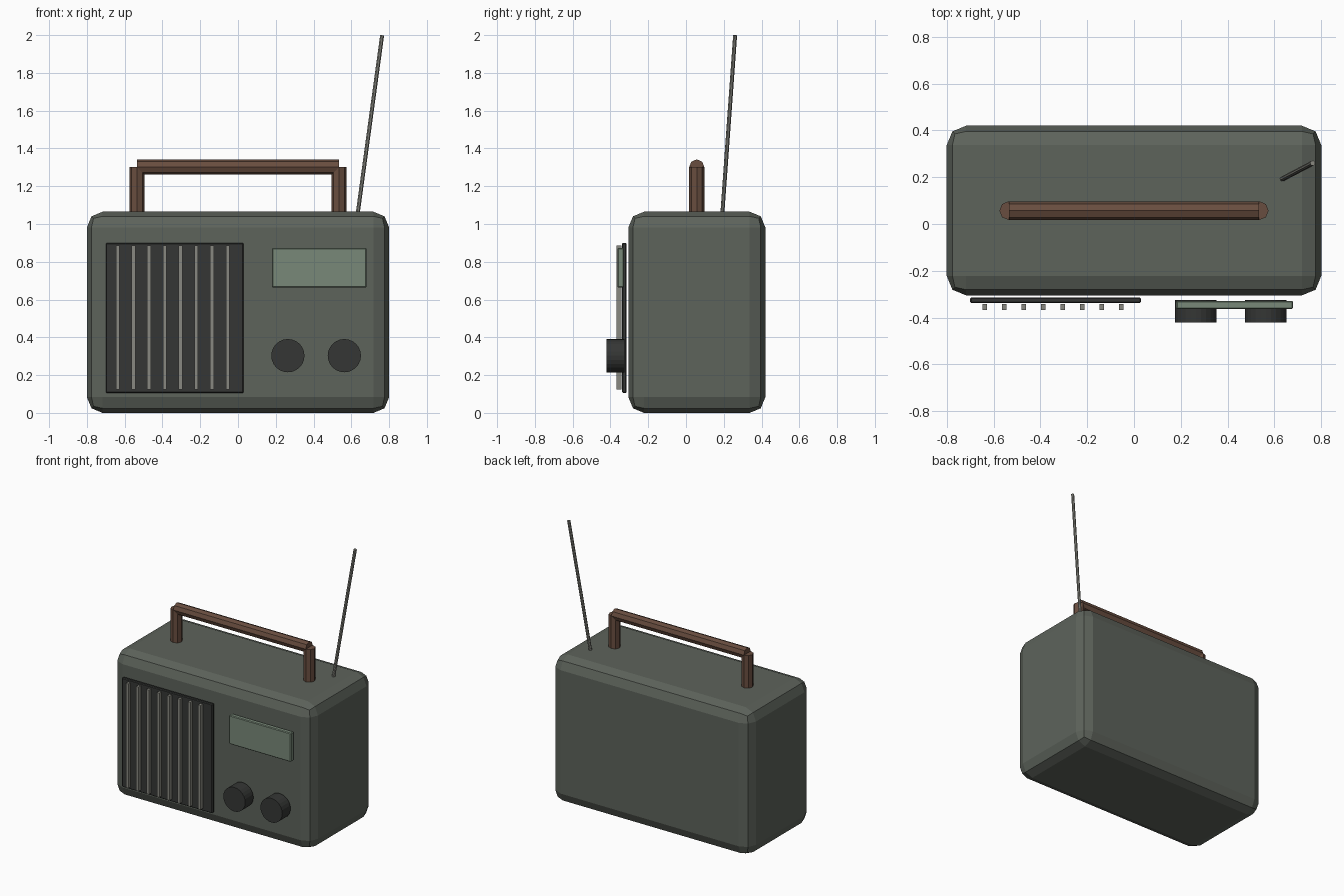
import bpy
from math import pi
from mathutils import Vector

if "Cube" in bpy.data.objects:
    bpy.data.objects.remove(bpy.data.objects["Cube"])


def material(name, r, g, b):
    m = bpy.data.materials.new(name)
    m.diffuse_color = (r, g, b, 1)
    m.use_nodes = True
    m.node_tree.nodes["Principled BSDF"].inputs["Base Color"].default_value = m.diffuse_color
    return m


CASE = material("case_green_grey", 0.11, 0.125, 0.105)
DARK = material("dark_plastic", 0.035, 0.037, 0.035)
METAL = material("metal", 0.25, 0.25, 0.22)
GLASS = material("dial_glass", 0.19, 0.25, 0.19)
WOOD = material("brown_grip", 0.14, 0.075, 0.05)


def box(name, lo, hi, mat, bevel=0, segments=1):
    """Box spanning two opposite corners, with optional bevelled edges."""
    lo, hi = Vector(lo), Vector(hi)
    bpy.ops.mesh.primitive_cube_add(size=1, location=(lo + hi) / 2)
    ob = bpy.context.object
    ob.name = name
    ob.scale = hi - lo
    bpy.ops.object.transform_apply(location=False, rotation=False, scale=True)
    ob.data.materials.append(mat)
    if bevel:
        mod = ob.modifiers.new("bevel", 'BEVEL')
        mod.width, mod.segments = bevel, segments
    return ob


def rod(name, start, end, radius, sides, mat):
    """Cylinder running between two points."""
    start, end = Vector(start), Vector(end)
    axis = end - start
    bpy.ops.mesh.primitive_cylinder_add(
        vertices=sides, radius=radius, depth=axis.length, location=(start + end) / 2,
        rotation=axis.to_track_quat('Z', 'Y').to_euler())
    ob = bpy.context.object
    ob.name = name
    ob.data.materials.append(mat)
    return ob


# Case with chunky two-step rounded edges
box("case", (-0.8, -0.305, 0), (0.8, 0.42, 1.065), CASE, 0.083, 2)

# Speaker panel and its vertical slats
box("speaker_panel", (-0.7, -0.338, 0.105), (0.03, -0.314, 0.9), DARK, 0.005)
for i in range(8):
    x = -0.637 + i * 0.0832
    box(f"speaker_slat_{i + 1}", (x - 0.01, -0.367, 0.125), (x + 0.01, -0.342, 0.885), METAL)

# Tuning display
box("display", (0.18, -0.363, 0.663), (0.68, -0.328, 0.873), GLASS, 0.005)

# Control knobs
for side, x in (("left", 0.264), ("right", 0.563)):
    rod(f"{side}_knob", (x, -0.325, 0.303), (x, -0.42, 0.303), 0.088, 24, DARK)

# Carrying handle: two posts and a crossbar
for side, s in (("left", -1), ("right", 1)):
    rod(f"{side}_handle_post", (s * 0.535, 0.057, 1.04), (s * 0.535, 0.057, 1.302), 0.04, 8, WOOD)
rod("handle_bar", (-0.534, 0.057, 1.302), (0.534, 0.057, 1.302), 0.04, 8, WOOD)

# Leaning antenna
rod("antenna", (0.633, 0.192, 1.05), (0.763, 0.26, 1.999), 0.011, 8, METAL)
